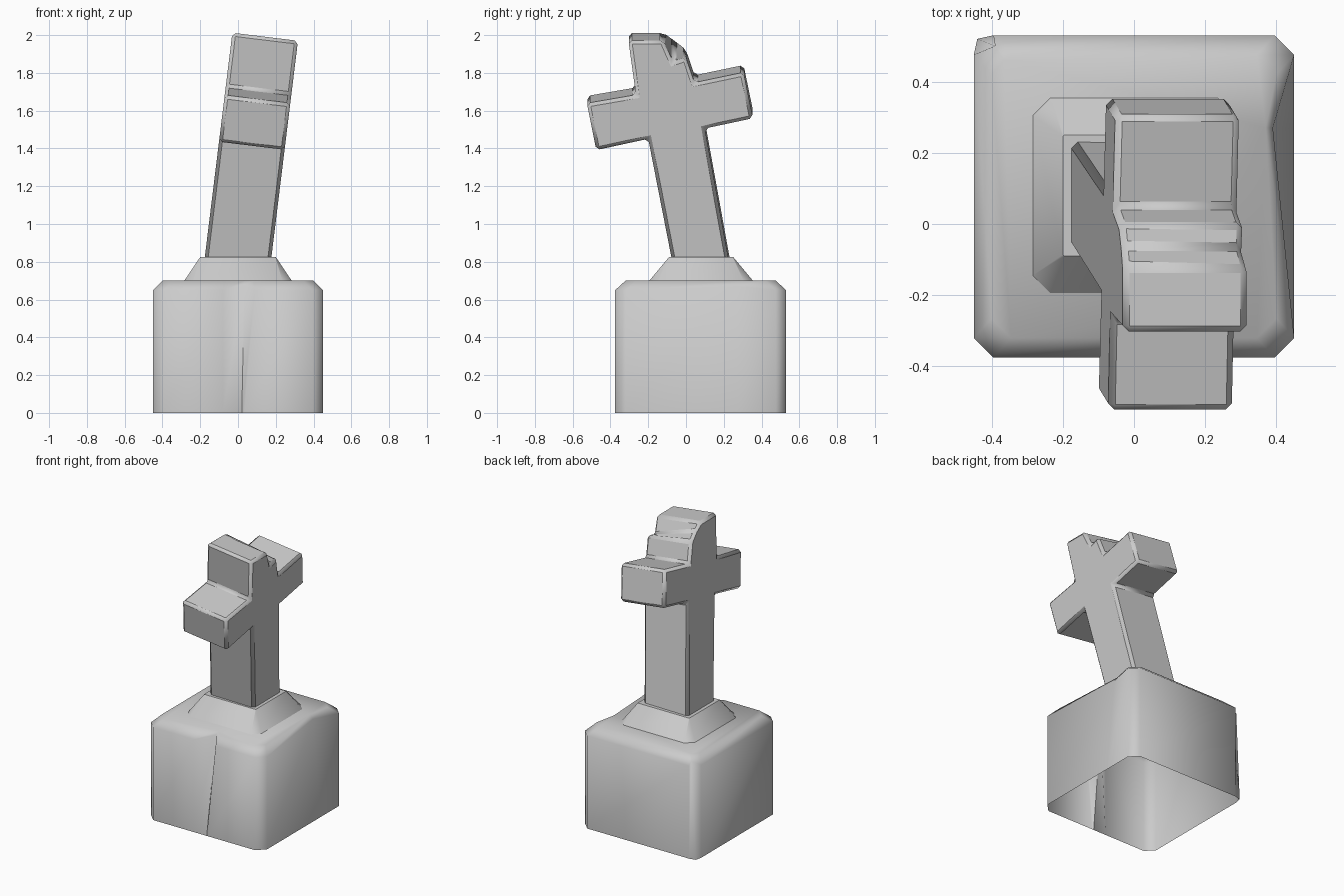
import bpy, bmesh, math
from mathutils import Matrix, Vector

cube = bpy.data.objects.get("Cube")
if cube:
    bpy.data.objects.remove(cube, do_unlink=True)

stone = bpy.data.materials.new("grey_stone")
stone.use_nodes = True
GREY = (0.6, 0.6, 0.6, 1)
stone.diffuse_color = GREY
stone.node_tree.nodes["Principled BSDF"].inputs["Base Color"].default_value = GREY


def loft(name, rings, cap_start, cap_end, smooth):
    """Join matching rings of points into one stone part."""
    bm = bmesh.new()
    loops = [[bm.verts.new(p) for p in ring] for ring in rings]
    n = len(loops[0])
    for low, high in zip(loops, loops[1:]):
        for i in range(n):
            j = (i + 1) % n
            bm.faces.new((low[i], low[j], high[j], high[i]))
    if cap_start:
        bm.faces.new(loops[0][::-1])
    if cap_end:
        bm.faces.new(loops[-1])
    mesh = bpy.data.meshes.new(name)
    bm.to_mesh(mesh)
    bm.free()
    mesh.materials.append(stone)
    obj = bpy.data.objects.new(name, mesh)
    bpy.context.collection.objects.link(obj)
    bpy.ops.object.select_all(action="DESELECT")
    obj.select_set(True)
    bpy.context.view_layer.objects.active = obj
    bpy.ops.object.shade_smooth_by_angle(angle=math.radians(smooth))
    return obj


def rectangle(x, y0, y1, z, cut):
    """Rectangle with cut corners, anticlockwise from the front left."""
    return [(-x, y0 + cut, z), (-x + cut, y0, z), (x - cut, y0, z), (x, y0 + cut, z),
            (x, y1 - cut, z), (x - cut, y1, z), (-x + cut, y1, z), (-x, y1 - cut, z)]


def block_ring(x, y0, y1, z, crack, dent, chip):
    """Block outline with the front crack, side dent and corner chip added."""
    r = rectangle(x, y0, y1, z, 0.055)
    return r[:2] + crack + r[2:4] + [dent] + r[4:7] + [chip] + r[7:]


# Weathered block, open underneath
foot = block_ring(0.45, -0.375, 0.53, 0,
                  [(-0.08, -0.375, 0), (0.02, -0.375, 0), (0.035, -0.375, 0)],
                  (0.45, 0.27, 0), (-0.44, 0.52, 0))
shoulder = block_ring(0.45, -0.375, 0.53, 0.65,
                      [(-0.08, -0.375, 0.65), (0.034, -0.29, 0.68), (0.09, -0.375, 0.65)],
                      (0.39, 0.27, 0.67), (-0.39, 0.5, 0.67))
rim = block_ring(0.4, -0.32, 0.475, 0.7,
                 [(-0.07, -0.32, 0.7), (0.034, -0.27, 0.7), (0.085, -0.32, 0.7)],
                 (0.37, 0.27, 0.7), (-0.365, 0.46, 0.7))
loft("base_block", [foot, shoulder, rim], False, True, 60)

# Sloping collar under the shaft
loft("collar", [rectangle(0.285, -0.195, 0.355, 0.699, 0.05),
                rectangle(0.2, -0.09, 0.25, 0.825, 0.004)], False, True, 50)

# Leaning cross: side outline as (y, z), with a broken top corner
outline = [(-0.065, 0.78), (0.235, 0.78), (0.1, 1.53), (0.355, 1.585), (0.305, 1.83),
           (0.045, 1.775), (0.0, 1.91), None, (-0.12, 2.0), (-0.305, 2.0),
           (-0.265, 1.71), (-0.525, 1.665), (-0.475, 1.415), (-0.2, 1.475)]


def cross_ring(x, broken):
    return [Vector((x, *(p or broken))) for p in outline]


cross = loft("leaning_cross", [cross_ring(-0.175, (-0.06, 1.965)),
                               cross_ring(0.175, (-0.07, 1.885))], True, True, 30)
pivot = Vector((0, 0, 0.82))
lean = Matrix.Translation(pivot) @ Matrix.Rotation(math.radians(7), 4, "Y") @ Matrix.Translation(-pivot)
cross.data.transform(lean)
bevel = cross.modifiers.new("worn_edges", "BEVEL")
bevel.width = 0.018
bevel.segments = 1
bevel.limit_method = "ANGLE"
bevel.angle_limit = math.radians(40)
